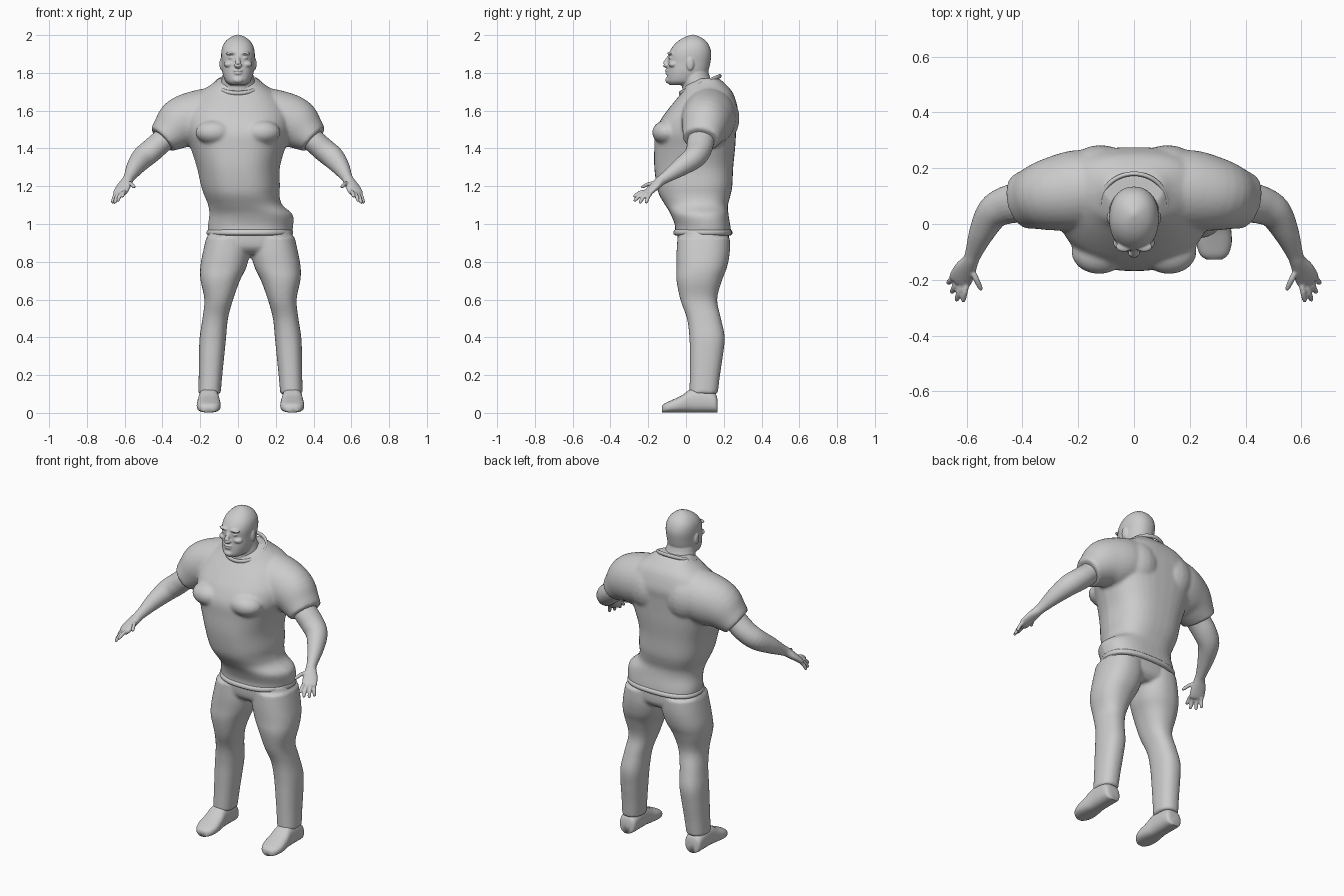
import bpy, bmesh, math
from mathutils import Vector, Matrix

grey = bpy.data.materials.new("plain grey")
grey.diffuse_color = (0.6, 0.6, 0.6, 1)
MID = 0.066  # the hips and legs stand a little to one side


def smooth_rows(rows, steps=4):
    """Catmull-Rom interpolation of rows of numbers."""
    out, n = [], len(rows)
    for i in range(n - 1):
        a, b, c, d = rows[max(i - 1, 0)], rows[i], rows[i + 1], rows[min(i + 2, n - 1)]
        for s in range(steps):
            t = s / steps
            out.append([0.5 * (2 * q + (r - p) * t + (2 * p - 5 * q + 4 * r - w) * t * t
                               + (3 * q - p - 3 * r + w) * t ** 3)
                        for p, q, r, w in zip(a, b, c, d)])
    out.append(list(rows[-1]))
    return out


def skin(bm, rings):
    """Bridge rings of points and cap both ends."""
    vs = [[bm.verts.new(p) for p in ring] for ring in rings]
    n = len(vs[0])
    for a, b in zip(vs, vs[1:]):
        for i in range(n):
            bm.faces.new((a[i], a[(i + 1) % n], b[(i + 1) % n], b[i]))
    bm.faces.new(vs[0][::-1])
    bm.faces.new(vs[-1])


def oval(power, n=40):
    for i in range(n):
        a = 2 * math.pi * i / n
        c, s = math.cos(a), math.sin(a)
        yield (math.copysign(abs(c) ** (2 / power), c),
               math.copysign(abs(s) ** (2 / power), s))


def stack(bm, rows, power=2.3, taper=0.0, mirror=None):
    """Horizontal sections: z, x min, x max, y min, y max."""
    rings = []
    for z, x0, x1, y0, y1 in smooth_rows(rows):
        cx, cy, rx, ry = (x0 + x1) / 2, (y0 + y1) / 2, (x1 - x0) / 2, (y1 - y0) / 2
        ring = [(cx + rx * c * (1 - taper * max(0, -s)), cy + ry * s, z)
                for c, s in oval(power)]
        if mirror is not None:
            ring = [(2 * mirror - x, y, h) for x, y, h in ring]
        rings.append(ring)
    skin(bm, rings)


def tube(bm, rows, side=1, power=2, n=24):
    """Sections along a path: x, y, z, sideways radius, upright radius."""
    rows = smooth_rows(rows)
    rings = []
    for i, (x, y, z, ru, rv) in enumerate(rows):
        d = Vector(rows[min(i + 1, len(rows) - 1)][:3]) - Vector(rows[max(i - 1, 0)][:3])
        u = d.cross(Vector((0, 0, 1))).normalized()
        v = u.cross(d).normalized()
        pts = [Vector((x, y, z)) + u * ru * c + v * rv * s for c, s in oval(power, n)]
        rings.append([(side * p.x, p.y, p.z) for p in pts])
    skin(bm, rings)


def blob(bm, centre, radii):
    m = Matrix.Translation(centre) @ Matrix.Diagonal((*radii, 1))
    bmesh.ops.create_uvsphere(bm, u_segments=20, v_segments=12, radius=1, matrix=m)


def finish(name, bm, voxel=None, rounds=3):
    """Make the object, fusing overlapping volumes into one skin."""
    bmesh.ops.recalc_face_normals(bm, faces=bm.faces)
    me = bpy.data.meshes.new(name)
    bm.to_mesh(me)
    bm.free()
    me.materials.append(grey)
    me.shade_smooth()
    ob = bpy.data.objects.new(name, me)
    bpy.context.collection.objects.link(ob)
    if voxel:
        r = ob.modifiers.new("fuse", 'REMESH')
        r.mode, r.voxel_size, r.use_smooth_shade = 'VOXEL', voxel, True
        s = ob.modifiers.new("soften", 'SMOOTH')
        s.factor, s.iterations = 0.5, rounds
    return ob


# shirt: trunk, shoulders with sleeves, chest and back muscles
bm = bmesh.new()
stack(bm, [
    (0.945, -.16, .285, -.06, .24), (0.99, -.16, .292, -.058, .235),
    (1.05, -.152, .29, -.08, .225), (1.10, -.158, .235, -.11, .222),
    (1.15, -.178, .22, -.14, .235), (1.20, -.195, .222, -.155, .245),
    (1.30, -.218, .222, -.168, .25), (1.40, -.25, .25, -.168, .26),
    (1.48, -.28, .28, -.165, .265), (1.55, -.29, .29, -.135, .27),
    (1.60, -.28, .28, -.10, .275), (1.65, -.25, .25, -.06, .265),
    (1.70, -.20, .20, -.02, .245), (1.74, -.14, .14, .0, .21),
    (1.77, -.105, .105, .05, .175)], power=2.7, taper=.2)
for s in (1, -1):
    tube(bm, [(.08, .13, 1.58, .13, .15), (.20, .12, 1.56, .145, .15),
              (.30, .105, 1.53, .13, .14), (.365, .09, 1.48, .11, .105),
              (.402, .08, 1.447, .10, .082)], s, n=32)
    blob(bm, (s * .125, -.10, 1.485), (.10, .08, .065))
    blob(bm, (s * .12, .19, 1.56), (.12, .093, .13))
finish("shirt", bm, .010, 4)

# collar: a thin tilted band around the neck
bm = bmesh.new()
rings = []
for i in range(48):
    a = 2 * math.pi * i / 48
    c, s = math.cos(a), math.sin(a)
    centre = Vector((.118 * c, .075 + .105 * s, 1.738 + .045 * s))
    out = Vector((c, s, 0))
    rings.append([centre + out * .008 * math.cos(b) + Vector((0, 0, .012 * math.sin(b)))
                  for b in (k * math.pi / 4 for k in range(8))])
vs = [[bm.verts.new(p) for p in r] for r in rings]
for i in range(48):
    for k in range(8):
        j, l = (i + 1) % 48, (k + 1) % 8
        bm.faces.new((vs[i][k], vs[j][k], vs[j][l], vs[i][l]))
finish("collar", bm)

# hem: a slight rolled edge at the bottom of the shirt
bm = bmesh.new()
stack(bm, [(.94, -.155, .28, -.057, .237), (.947, -.166, .29, -.066, .245),
           (.96, -.166, .292, -.066, .245), (.97, -.158, .288, -.058, .237)], 2.7, .2)
finish("shirt_hem", bm)

# trousers: hips and two legs
bm = bmesh.new()
stack(bm, [(.84, -.10, .232, -.0, .19), (.88, -.165, .297, -.04, .225),
           (.97, -.15, .28, -.045, .225)], 2.5)
for m in (None, MID):
    stack(bm, [(.93, .072, .30, -.045, .232), (.85, .07, .318, -.05, .232),
               (.77, .088, .332, -.05, .217), (.70, .122, .33, -.05, .19),
               (.60, .158, .31, -.03, .165), (.50, .185, .32, .005, .185),
               (.40, .195, .335, .018, .205), (.30, .205, .339, .02, .195),
               (.20, .215, .34, .02, .18), (.10, .224, .342, .018, .168)], 2.3, 0, m)
finish("trousers", bm, .009, 4)

# shoes
for name, flip in (("left_shoe", False), ("right_shoe", True)):
    bm = bmesh.new()
    rows = smooth_rows([(.168, .03, .06), (.155, .05, .10), (.10, .054, .125),
                        (.03, .055, .125), (-.02, .061, .092), (-.07, .063, .068),
                        (-.11, .05, .05), (-.127, .028, .035)])
    rings = []
    for y, rx, top in rows:
        ring = [(.287 + rx * c, y, top / 2 + .002 + (top / 2) * s) for c, s in oval(2.6, 28)]
        rings.append([(2 * MID - x if flip else x, yy, z) for x, yy, z in ring])
    skin(bm, rings)
    finish(name, bm)

# arms with palm, fingers and thumb
for name, s in (("left_arm", 1), ("right_arm", -1)):
    bm = bmesh.new()
    tube(bm, [(.32, .10, 1.51, .07, .065), (.395, .08, 1.445, .072, .062),
              (.455, .068, 1.392, .068, .062), (.505, .04, 1.35, .06, .06),
              (.545, -.03, 1.30, .046, .048), (.573, -.10, 1.252, .031, .032),
              (.585, -.13, 1.232, .029, .027), (.605, -.165, 1.20, .04, .022),
              (.623, -.20, 1.168, .042, .017), (.63, -.212, 1.158, .036, .012)], s)
    for base, tip in (((.598, -.205, 1.172), (.613, -.28, 1.145)),
                      ((.615, -.210, 1.165), (.637, -.277, 1.122)),
                      ((.632, -.203, 1.160), (.654, -.248, 1.110)),
                      ((.645, -.188, 1.160), (.666, -.213, 1.110)),
                      ((.588, -.150, 1.215), (.546, -.238, 1.195))):
        a, b = Vector(base), Vector(tip)
        mid = (a + b) / 2 + Vector((0, 0, .008))
        tube(bm, [(*a, .011, .011), (*mid, .0105, .0105),
                  (*a.lerp(b, .88), .009, .009), (*b, .004, .004)], s, n=12)
    finish(name, bm, .0045, 2)

# head and neck with facial features
bm = bmesh.new()
stack(bm, [(1.735, -.04, .04, -.085, .06), (1.755, -.066, .066, -.10, .09),
           (1.80, -.082, .082, -.10, .115), (1.85, -.086, .086, -.096, .128),
           (1.90, -.089, .089, -.092, .134), (1.94, -.082, .082, -.07, .125),
           (1.97, -.063, .063, -.04, .105), (1.99, -.037, .037, -.005, .075),
           (2.002, -.008, .008, .028, .044)], 2.2)
stack(bm, [(1.66, -.11, .11, -.02, .19), (1.72, -.098, .098, -.02, .165),
           (1.77, -.085, .085, -.025, .13), (1.82, -.075, .075, -.03, .115)], 2)
tube(bm, [(0, -.088, 1.885, .010, .010), (0, -.103, 1.862, .012, .012),
          (0, -.112, 1.842, .016, .012), (0, -.10, 1.832, .014, .008)], n=14)
blob(bm, (0, -.098, 1.812), (.026, .014, .007))
blob(bm, (0, -.096, 1.798), (.023, .014, .007))
blob(bm, (0, -.092, 1.762), (.028, .018, .018))
for s in (1, -1):
    blob(bm, (s * .036, -.082, 1.903), (.03, .018, .009))
    blob(bm, (s * .036, -.080, 1.880), (.016, .013, .008))
    blob(bm, (s * .045, -.068, 1.845), (.03, .025, .018))
    blob(bm, (s * .012, -.104, 1.84), (.010, .012, .008))
    blob(bm, (s * .089, .022, 1.848), (.009, .020, .034))
finish("head", bm, .0045, 2)
